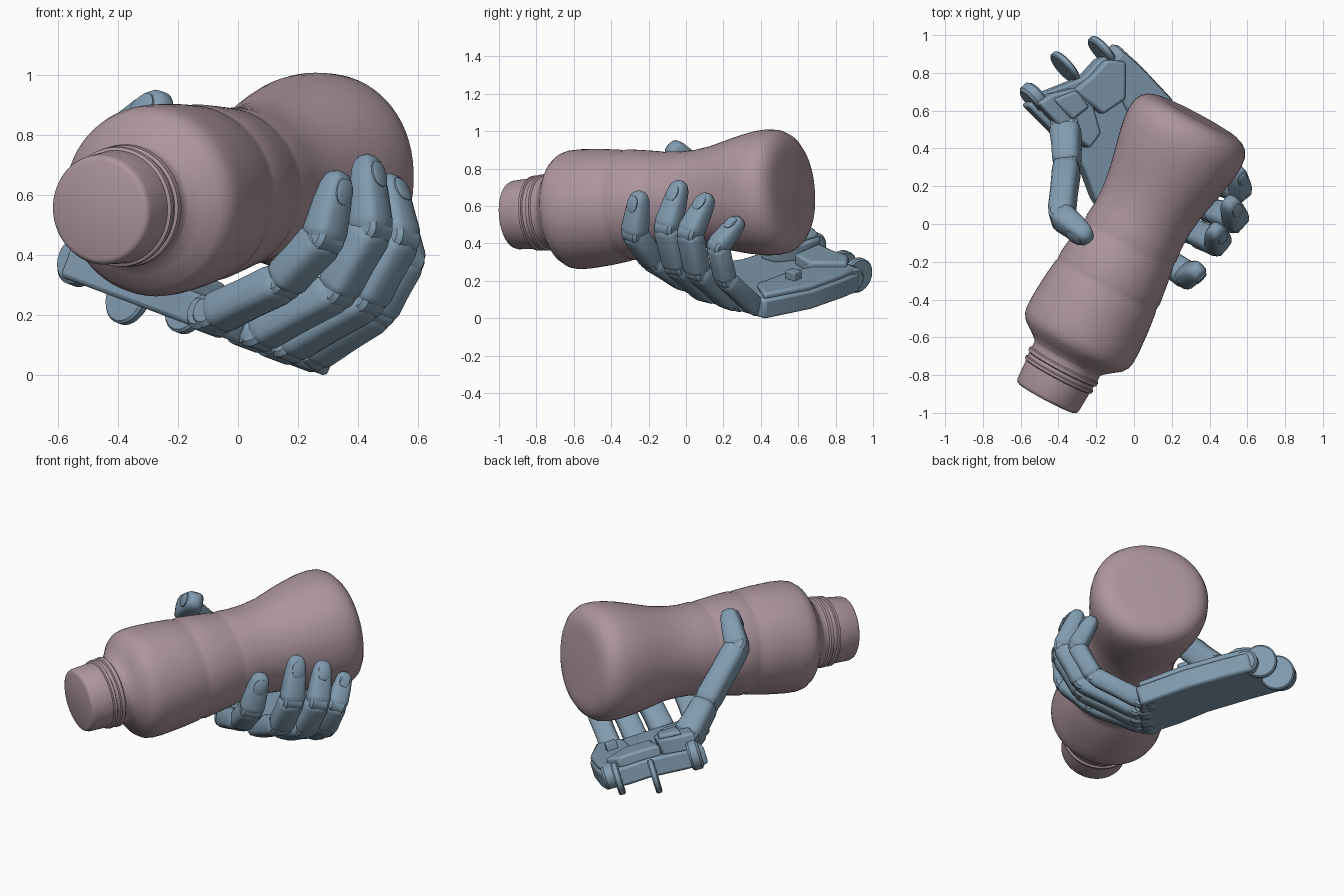
import bpy, bmesh
from math import cos, sin, pi, copysign
from mathutils import Vector as V

if "Cube" in bpy.data.objects:
    bpy.data.objects.remove(bpy.data.objects["Cube"])

def material(name, col):
    m = bpy.data.materials.new(name)
    m.diffuse_color = (*col, 1)
    m.use_nodes = True
    m.node_tree.nodes["Principled BSDF"].inputs["Base Color"].default_value = m.diffuse_color
    return m

HAND = material("hand_blue", (0.22, 0.33, 0.43))
BOTTLE = material("bottle_mauve", (0.42, 0.305, 0.34))
N = V((0.351, 0, 0.936))                 # palm normal
W = V((0.72, 0.64, -0.27)).normalized()  # across the hand

def loft(name, rings, mat=HAND, bevel=0, angle=0.6):
    bm = bmesh.new()
    vs = [[bm.verts.new(p) for p in r] for r in rings]
    n = len(vs[0])
    for a, b in zip(vs, vs[1:]):
        for i in range(n):
            j = (i + 1) % n
            bm.faces.new((a[i], a[j], b[j], b[i]))
    bm.faces.new(vs[0][::-1])
    bm.faces.new(vs[-1])
    bmesh.ops.recalc_face_normals(bm, faces=bm.faces)
    me = bpy.data.meshes.new(name)
    bm.to_mesh(me)
    bm.free()
    ob = bpy.data.objects.new(name, me)
    bpy.context.collection.objects.link(ob)
    me.materials.append(mat)
    if bevel:
        m = ob.modifiers.new("bevel", 'BEVEL')
        m.width, m.segments, m.limit_method = bevel, 2, 'ANGLE'
    bpy.ops.object.select_all(action='DESELECT')
    bpy.context.view_layer.objects.active = ob
    ob.select_set(True)
    bpy.ops.object.shade_smooth_by_angle(angle=angle)
    return ob

def ring(c, a, b, ra, rb, n=16, e=1.0):
    f = lambda v: copysign(abs(v) ** e, v)
    return [c + a * ra * f(cos(2 * pi * i / n)) + b * rb * f(sin(2 * pi * i / n)) for i in range(n)]

def pin(name, c, axis, r, half, n=24):
    # short chamfered cylinder
    axis = axis.normalized()
    a = axis.orthogonal().normalized()
    b = axis.cross(a)
    ch = min(0.015, half * 0.4)
    return loft(name, [ring(V(c) + axis * t, a, b, q, q, n) for t, q in
                       ((-half, r - ch), (-half + ch, r), (half - ch, r), (half, r - ch))])

def slab(name, outline, h, lift=0.0, bevel=0.015):
    # plate lying on the sloping back-of-hand plane
    low = [V((x, y, 0.105 - 0.375 * x)) + N * lift for x, y in outline]
    return loft(name, [low, [p + N * h for p in low]], HAND, bevel)

# Bottle: profile of (distance from cap end, radius) around a tilted axis
cap, base = V((-0.464, -0.922, 0.55)), V((0.33, 0.57, 0.683))
axis = (base - cap).normalized()
side = axis.cross(V((0, 0, 1))).normalized()
up = side.cross(axis)
prof = [(0, .165), (.006, .178), (.02, .184), (.13, .190), (.135, .200), (.15, .202), (.155, .193),
        (.175, .193), (.18, .203), (.20, .205), (.207, .196), (.235, .196), (.25, .205), (.28, .242), (.315, .290),
        (.345, .311), (.38, .319), (.44, .320), (.56, .312), (.665, .300), (.685, .294), (.705, .294), (.725, .297),
        (.81, .286), (.91, .272), (.93, .266), (.95, .265), (.97, .267), (1.04, .260), (1.13, .262), (1.23, .275),
        (1.33, .297), (1.43, .320), (1.51, .334), (1.57, .337), (1.62, .331), (1.657, .311), (1.68, .282),
        (1.692, .245), (1.697, .20)]
loft("bottle", [ring(cap + axis * t, side, up, r, r, 64, 1 if t < 1.3 else .94)
                for t, r in prof], BOTTLE, 0, 0.75)

# Fingers: chains of joint positions, lofted phalanges, hinge pins and a nail
def segment(name, p, q, s, o, r0, r1, tip=False):
    d = q - p
    prof = ([(-.06, .72), (.03, .95), (.12, 1), (.55, .98), (.8, .9), (.91, .76), (.97, .52), (1.0, .2)] if tip
            else [(-.04, .7), (.05, .95), (.12, 1), (.5, .97), (.88, 1), (.97, .93), (1.04, .68)])
    rings = []
    for t, k in prof:
        r = (r0 + (r1 - r0) * t) * k
        rings.append(ring(p + d * t, s, o, r * 1.08, r * 0.98, 16, .62))
    loft(name, rings, HAND, 0, 0.6)

def finger(name, pts, radii):
    pts = [V(p) for p in pts]
    s = (pts[-2] - pts[0]).cross(pts[-1] - pts[-2]).normalized()
    bulge = pts[-2] - (pts[0] + pts[-1]) / 2
    last = len(pts) - 2
    for i, (p, q) in enumerate(zip(pts, pts[1:])):
        d = (q - p).normalized()
        w = (s - d * s.dot(d)).normalized()
        o = w.cross(d)
        if o.dot(bulge) < 0:
            o = -o
        segment(f"{name}_phalanx_{i + 1}", p, q, w, o, radii[i], radii[i + 1], i == last)
        pin(f"{name}_hinge_{i + 1}", p, w, radii[i] * .84, radii[i] * .9)
        if i == last:   # nail plate on the outer side of the tip
            r = radii[i] * .55
            c = p + (q - p) * .70 + o * radii[i + 1] * .97
            tilt = (d - o * .15).normalized()
            nrm = w.cross(tilt) * (1 if w.cross(tilt).dot(o) > 0 else -1)
            loft(f"{name}_nail", [ring(c + nrm * h, w, tilt, r * k, r * 1.25 * k, 20, .8)
                                  for h, k in ((-.02, 1), (.003, 1), (.008, .8))])

finger("index", [(-.08, .0, .2), (.15, -.18, .31), (.285, -.275, .455), (.34, -.245, .68)], (.066, .064, .066, .049))
finger("middle", [(.07, .11, .14), (.33, -.05, .28), (.445, -.1, .485), (.43, -.025, .735)], (.066, .065, .066, .049))
finger("ring", [(.17, .23, .10), (.43, .06, .25), (.54, .02, .455), (.505, .125, .665)], (.064, .063, .064, .048))
finger("little", [(.25, .36, .07), (.47, .21, .21), (.565, .17, .385), (.54, .295, .535)], (.058, .056, .056, .044))
finger("thumb", [(-.36, .5, .38), (-.355, .31, .52), (-.385, .04, .78), (-.235, -.08, .925)], (.088, .074, .072, .056))

# Knuckle housings between palm and fingers
for nm, c in (("index", (-.09, .03, .195)), ("middle", (.04, .14, .145)),
              ("ring", (.14, .26, .105)), ("little", (.22, .39, .08))):
    pin(nm + "_knuckle", V(c), W, .06, .068)

# Palm plate, with heel pads raised on either side of a hollow
slab("palm", [(-.60, .63), (-.46, .49), (-.30, .30), (-.24, .14), (-.15, .0), (-.08, -.01), (.05, .12),
              (.16, .25), (.30, .42), (.16, .67), (.0, .84), (-.10, .93), (-.22, .87), (-.30, .78),
              (-.40, .74), (-.50, .70)], .11)
slab("outer_heel_pad", [(-.06, .56), (.12, .38), (.28, .42), (.155, .66), (-.005, .83), (-.10, .91), (-.2, .84)],
     .04, .10)
slab("thumb_mount", [(-.57, .64), (-.46, .52), (-.30, .40), (-.24, .48), (-.28, .62), (-.38, .72), (-.5, .69)], .10, .10)
slab("thumb_mount_cap", [(-.50, .66), (-.40, .55), (-.31, .62), (-.38, .71)], .035, .19)
slab("wrist_block", [(-.37, .71), (-.22, .58), (-.10, .66), (-.10, .86), (-.2, .87), (-.28, .78)], .07, .10)
slab("palm_clip", [(.02, .57), (.06, .53), (.10, .58), (.06, .62)], .05, .135, .006)

# Wrist hinge: disc ears standing across the hand
for nm, c, r, t in (("inner_ear", (-.53, .67, .38), .085, .035), ("middle_ear", (-.365, .83, .265), .10, .018),
                    ("outer_ear", (-.17, .915, .23), .095, .02), ("outer_boss", (-.09, .88, .21), .07, .04)):
    pin("wrist_" + nm, V(c), W, r, t, 32)
